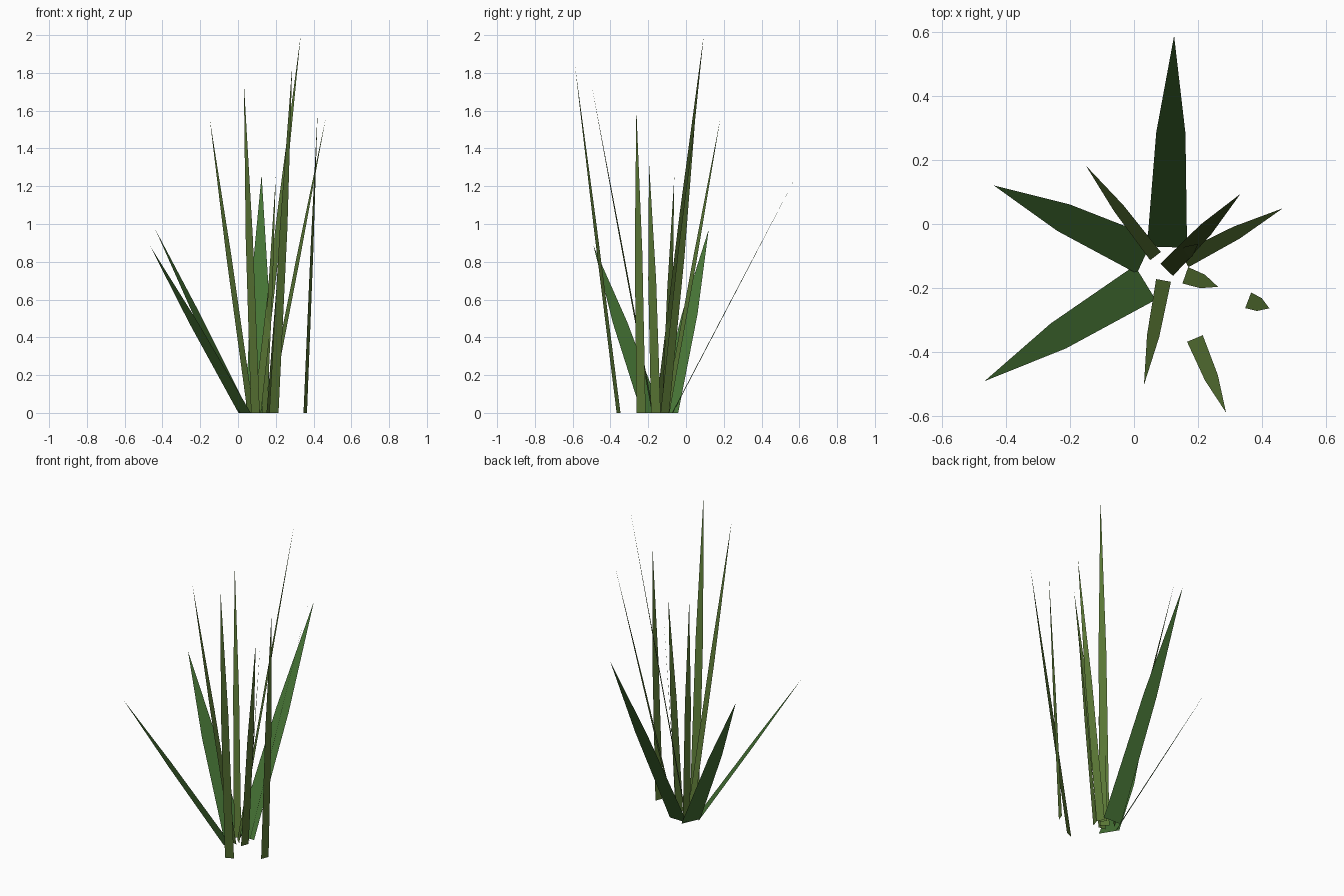
import bpy
from mathutils import Vector

if "Cube" in bpy.data.objects:
    bpy.data.objects.remove(bpy.data.objects["Cube"])


def material(name, color):
    m = bpy.data.materials.new(name)
    m.diffuse_color = color
    m.use_nodes = True
    m.node_tree.nodes["Principled BSDF"].inputs["Base Color"].default_value = m.diffuse_color
    return m


broad_green = material("broad_leaf_green", (0.06, 0.17, 0.035, 1))
thin_green = material("thin_leaf_green", (0.10, 0.18, 0.035, 1))


def blade(name, base, tip, width, mid_ratio, t, mat):
    """Flat tapering leaf: base edge, mid edge, pointed tip."""
    b, p = Vector((*base, 0)), Vector(tip)
    lean = p - b
    side = Vector((-lean.y, lean.x, 0)).normalized() * width / 2
    mid = b.lerp(p, t)
    verts = [b - side, b + side, mid + side * mid_ratio, mid - side * mid_ratio, p]
    mesh = bpy.data.meshes.new(name)
    mesh.from_pydata(verts, [], [(0, 1, 2, 3), (3, 2, 4)])
    mesh.materials.append(mat)
    bpy.context.collection.objects.link(bpy.data.objects.new(name, mesh))


# Broad outer leaves: base, tip, width
broad = [
    ((0.103, -0.072), (0.125, 0.587, 1.26), 0.125),
    ((0.035, -0.098), (-0.437, 0.12, 0.97), 0.125),
    ((0.035, -0.183), (-0.466, -0.49, 0.885), 0.125),
]
for i, (b, p, w) in enumerate(broad):
    blade(f"broad_leaf_{i + 1}", b, p, w, 0.73, 0.54, broad_green)

# Thin upright leaves
thin = [
    ((0.067, -0.10), (-0.15, 0.182, 1.56), 0.042),
    ((0.102, -0.143), (0.332, 0.094, 2.0), 0.055),
    ((0.158, -0.112), (0.464, 0.049, 1.56), 0.051),
    ((0.160, -0.160), (0.262, -0.196, 1.33), 0.054),
    ((0.140, -0.110), (0.200, -0.062, 1.25), 0.045),
    ((0.356, -0.238), (0.422, -0.263, 1.61), 0.052),
    ((0.190, -0.357), (0.287, -0.588, 1.84), 0.053),
    ((0.092, -0.176), (0.031, -0.502, 1.75), 0.047),
]
for i, (b, p, w) in enumerate(thin):
    blade(f"thin_leaf_{i + 1}", b, p, w, 0.82, 0.53, thin_green)
